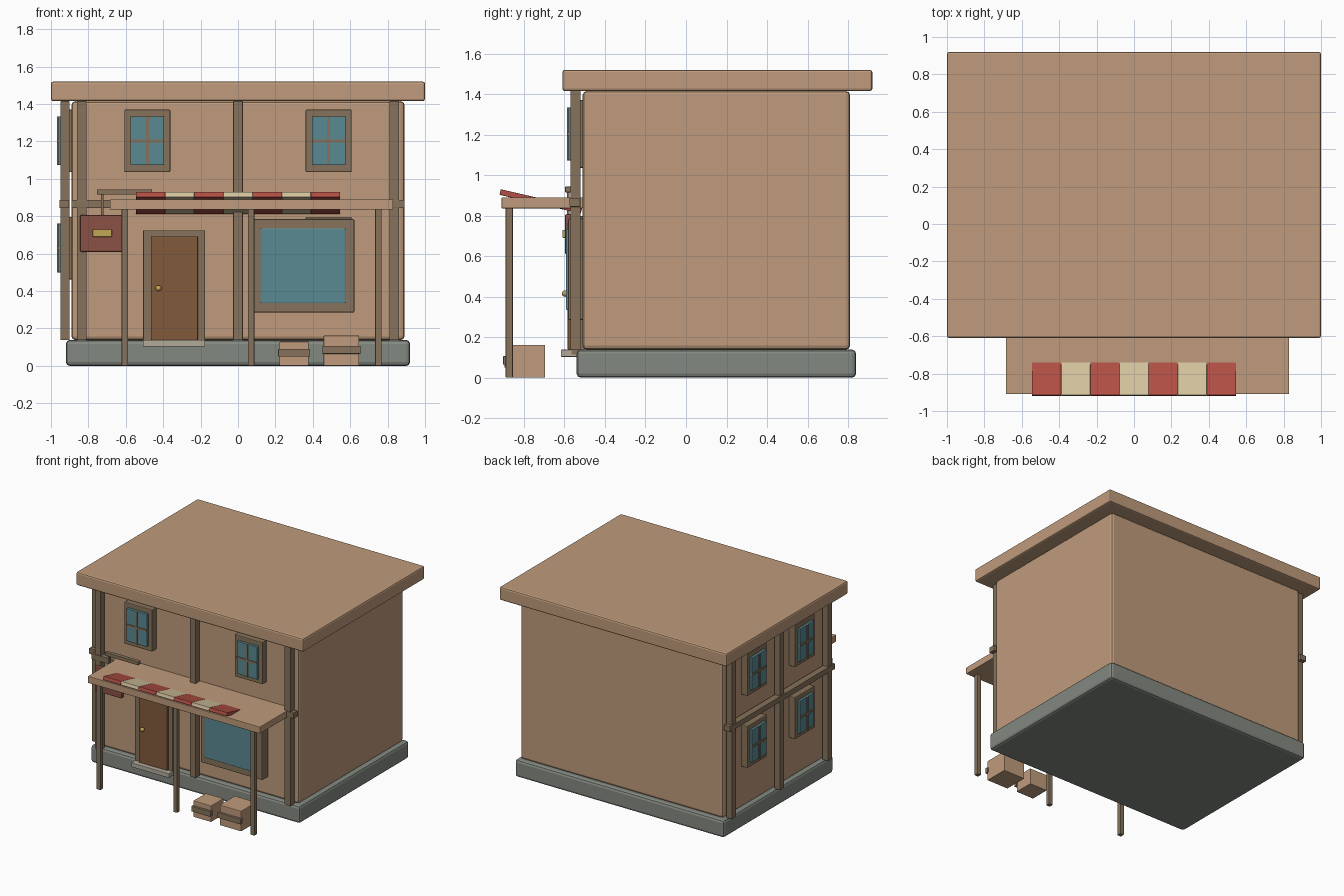
import bpy, bmesh, math
from mathutils import Matrix, Vector

if "Cube" in bpy.data.objects:
    bpy.data.objects.remove(bpy.data.objects["Cube"])


def mat(name, r, g, b):
    m = bpy.data.materials.new(name)
    m.diffuse_color = (r, g, b, 1)
    m.use_nodes = True
    m.node_tree.nodes["Principled BSDF"].inputs["Base Color"].default_value = m.diffuse_color
    return m


TAN = mat("tan", 0.52, 0.33, 0.20)
TRIM = mat("trim", 0.24, 0.17, 0.105)
STONE = mat("stone", 0.23, 0.25, 0.22)
STEP = mat("step", 0.45, 0.41, 0.33)
GLASS = mat("glass", 0.10, 0.25, 0.29)
DOOR = mat("door", 0.22, 0.105, 0.045)
RED = mat("red", 0.45, 0.08, 0.06)
CREAM = mat("cream", 0.68, 0.56, 0.35)
SIGN = mat("sign", 0.26, 0.085, 0.06)
BRASS = mat("brass", 0.55, 0.38, 0.09)


def box(name, x, y, z, material, bevel=0.003, tilt=0.0):
    """Bevelled box from (min, max) ranges, optionally tilted about x."""
    lo, hi = zip(x, y, z)
    lo, hi = Vector(lo), Vector(hi)
    size = hi - lo
    bm = bmesh.new()
    bmesh.ops.create_cube(bm, size=1, matrix=Matrix.Diagonal((*size, 1)))
    me = bpy.data.meshes.new(name)
    bm.to_mesh(me)
    bm.free()
    me.materials.append(material)
    ob = bpy.data.objects.new(name, me)
    ob.location = (lo + hi) / 2
    ob.rotation_euler.x = tilt
    bpy.context.collection.objects.link(ob)
    if bevel:
        b = ob.modifiers.new("bevel", 'BEVEL')
        b.width = bevel
        b.segments = 2
    return ob


def wall_box(name, side, u, d, z, material, bevel=0.003):
    """Box on the front or left wall: u runs along the wall, d outwards."""
    if side == "front":
        return box(name, u, (-0.51 - d[1], -0.51 - d[0]), z, material, bevel)
    return box(name, (-0.89 - d[1], -0.89 - d[0]), u, z, material, bevel)


def window(name, side, u, z):
    """Four-pane window centred at u, z."""
    wall_box(name + "_frame", side, (u - .123, u + .123), (-.01, .052), (z - .167, z + .167), TRIM, 0.006)
    wall_box(name + "_glass", side, (u - .09, u + .09), (.03, .071), (z - .13, z + .13), GLASS)
    wall_box(name + "_upright_bar", side, (u - .008, u + .008), (.05, .077), (z - .13, z + .13), TRIM, 0)
    wall_box(name + "_cross_bar", side, (u - .09, u + .09), (.05, .077), (z - .008, z + .008), TRIM, 0)


# main masses
box("foundation", (-.92, .92), (-.54, .84), (0, .138), STONE, 0.02)
box("walls", (-.89, .89), (-.51, .81), (.138, 1.415), TAN, 0.02)
box("roof", (-1, 1), (-.61, .92), (1.415, 1.52), TAN, 0.012)

# timber framing on the front and left walls
for side, centre, reach, half in (("front", 0, .835, .89), ("left", .15, .605, .66)):
    for i in (-1, 0, 1):
        c = centre + i * reach
        wall_box(f"{side}_timber_post", side, (c - .026, c + .026), (.01, .06), (.138, 1.415), TRIM)
    wall_box(f"{side}_timber_beam", side, (centre - half, centre + half), (.012, .065), (.843, .888), TRIM)

# windows
for u in (-.485, .485):
    window("upper_front_window", "front", u, 1.203)
window("lower_front_window", "front", .485, .63)
for u in (-.15, .45):
    for z in (.63, 1.203):
        window("left_window", "left", u, z)

# shop window
wall_box("shop_window_frame", "front", (.08, .622), (-.01, .073), (.285, .785), TRIM, 0.006)
wall_box("shop_window_glass", "front", (.12, .575), (.03, .083), (.335, .735), GLASS, 0.005)

# door
wall_box("door_frame", "front", (-.508, -.176), (-.01, .06), (.11, .725), TRIM, 0.005)
wall_box("door", "front", (-.466, -.214), (.03, .075), (.138, .692), DOOR, 0.005)
wall_box("door_step", "front", (-.508, -.176), (.02, .108), (.103, .138), STEP)
bpy.ops.mesh.primitive_uv_sphere_add(segments=16, ring_count=8, radius=.016, location=(-.425, -.597, .415))
knob = bpy.context.object
knob.name = "door_knob"
knob.data.materials.append(BRASS)
bpy.ops.object.shade_smooth_by_angle()

# porch canopy and posts
box("porch_canopy", (-.685, .83), (-.91, -.51), (.836, .89), TAN)
for x in (-.605, .07, .75):
    box("porch_post", (x - .017, x + .017), (-.89, -.855), (0, .84), TRIM)

# striped awning
stripe = 1.09 / 7
for i in range(7):
    x = -.545 + i * stripe
    box("awning_stripe", (x, x + stripe), (-.923, -.511), (.856, .884),
        CREAM if i % 2 else RED, 0.003, -math.radians(13))

# hanging sign
box("sign_bracket", (-.755, -.46), (-.597, -.565), (.915, .943), TRIM)
box("sign_hanger", (-.732, -.72), (-.587, -.575), (.80, .92), TRIM, 0)
box("sign_board", (-.845, -.607), (-.598, -.558), (.61, .807), SIGN, 0.008)
box("sign_plate", (-.777, -.675), (-.61, -.595), (.69, .73), BRASS)

# crates with a slat on the front
for x, y, s, h, z in ((.30, -.80, .156, .13, .07), (.553, -.79, .19, .162, .085)):
    r = s / 2
    box("crate", (x - r, x + r), (y - r, y + r), (0, h), TAN, 0.004)
    box("crate_slat", (x - r - .007, x + r + .007), (y - r - .018, y - r + .01), (z - .021, z + .021), TRIM)
